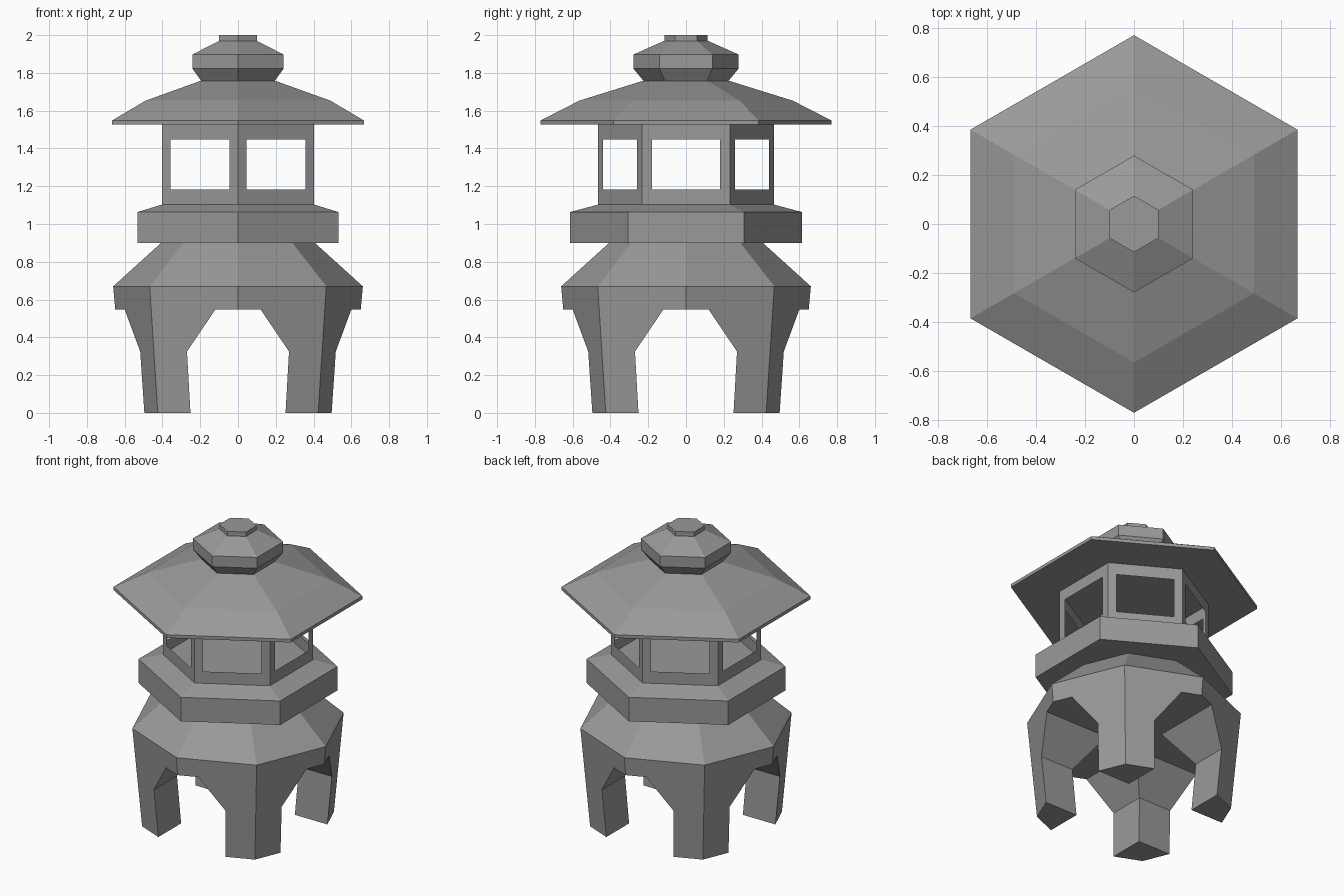
import bpy, bmesh
from math import cos, sin, pi

if "Cube" in bpy.data.objects:
    bpy.data.objects.remove(bpy.data.objects["Cube"])

# Dark grey stone
stone = bpy.data.materials.new("dark_stone")
stone.diffuse_color = (0.32, 0.32, 0.32, 1)
stone.use_nodes = True
stone.node_tree.nodes["Principled BSDF"].inputs["Base Color"].default_value = stone.diffuse_color


def new_object(name, bm):
    bmesh.ops.recalc_face_normals(bm, faces=bm.faces)
    mesh = bpy.data.meshes.new(name)
    bm.to_mesh(mesh)
    bm.free()
    mesh.materials.append(stone)
    ob = bpy.data.objects.new(name, mesh)
    bpy.context.collection.objects.link(ob)
    return ob


def turned_bmesh(sides, profile, start, caps=True):
    """Stack of regular polygons: profile is a list of (corner radius, height)."""
    bm = bmesh.new()
    rings = [[bm.verts.new((r * cos(start + 2 * pi * i / sides),
                            r * sin(start + 2 * pi * i / sides), z))
              for i in range(sides)] for r, z in profile]
    for low, high in zip(rings, rings[1:]):
        for i in range(sides):
            j = (i + 1) % sides
            bm.faces.new((low[i], low[j], high[j], high[i]))
    if caps:
        bm.faces.new(rings[0][::-1])
        bm.faces.new(rings[-1])
    bm.normal_update()
    return bm


def hexagon(name, profile):
    return new_object(name, turned_bmesh(6, profile, pi / 2))


# Octagonal base with sloping shoulders
base = new_object("legged_base", turned_bmesh(
    8, [(0.6, 0), (0.661, 0.67), (0.407, 0.9)], 0))

# Crossing tunnels leave four legs on the diagonals
half = [(0.246, -0.1), (0.27, 0.325), (0.12, 0.547)]
arch = half + [(-x, z) for x, z in reversed(half)]
for along_y in (True, False):
    bm = bmesh.new()
    ends = [[bm.verts.new((a, d, z) if along_y else (d, a, z)) for a, z in arch]
            for d in (-1, 1)]
    for end in ends:
        bm.faces.new(end)
    for i in range(len(arch)):
        j = (i + 1) % len(arch)
        bm.faces.new((ends[0][i], ends[0][j], ends[1][j], ends[1][i]))
    cutter = new_object("arch_cutter", bm)
    cutter.hide_render = True
    mod = base.modifiers.new("arch", 'BOOLEAN')
    mod.operation = 'DIFFERENCE'
    mod.solver = 'EXACT'
    mod.object = cutter
    bpy.context.view_layer.objects.active = base
    bpy.ops.object.modifier_apply(modifier=mod.name)
    bpy.data.objects.remove(cutter)

# Platform under the light chamber
hexagon("platform", [(0.615, 0.9), (0.615, 1.063), (0.465, 1.103)])

# Thin chamber walls with a window in every side
bm = turned_bmesh(6, [(0.465, 1.103), (0.465, 1.53)], pi / 2, caps=False)
panes = list(bm.faces)
bmesh.ops.inset_individual(bm, faces=panes, thickness=0.074)
for v in {v for f in panes for v in f.verts}:
    v.co.z = 1.183 if v.co.z < 1.3 else 1.447
bmesh.ops.delete(bm, geom=panes, context='FACES')
new_object("light_chamber", bm)

# Roof and finial
hexagon("roof", [(0.77, 1.526), (0.77, 1.548), (0.565, 1.653), (0.228, 1.758)])
hexagon("finial", [(0.225, 1.758), (0.279, 1.823), (0.279, 1.897),
                   (0.115, 1.97), (0.115, 2.0)])
